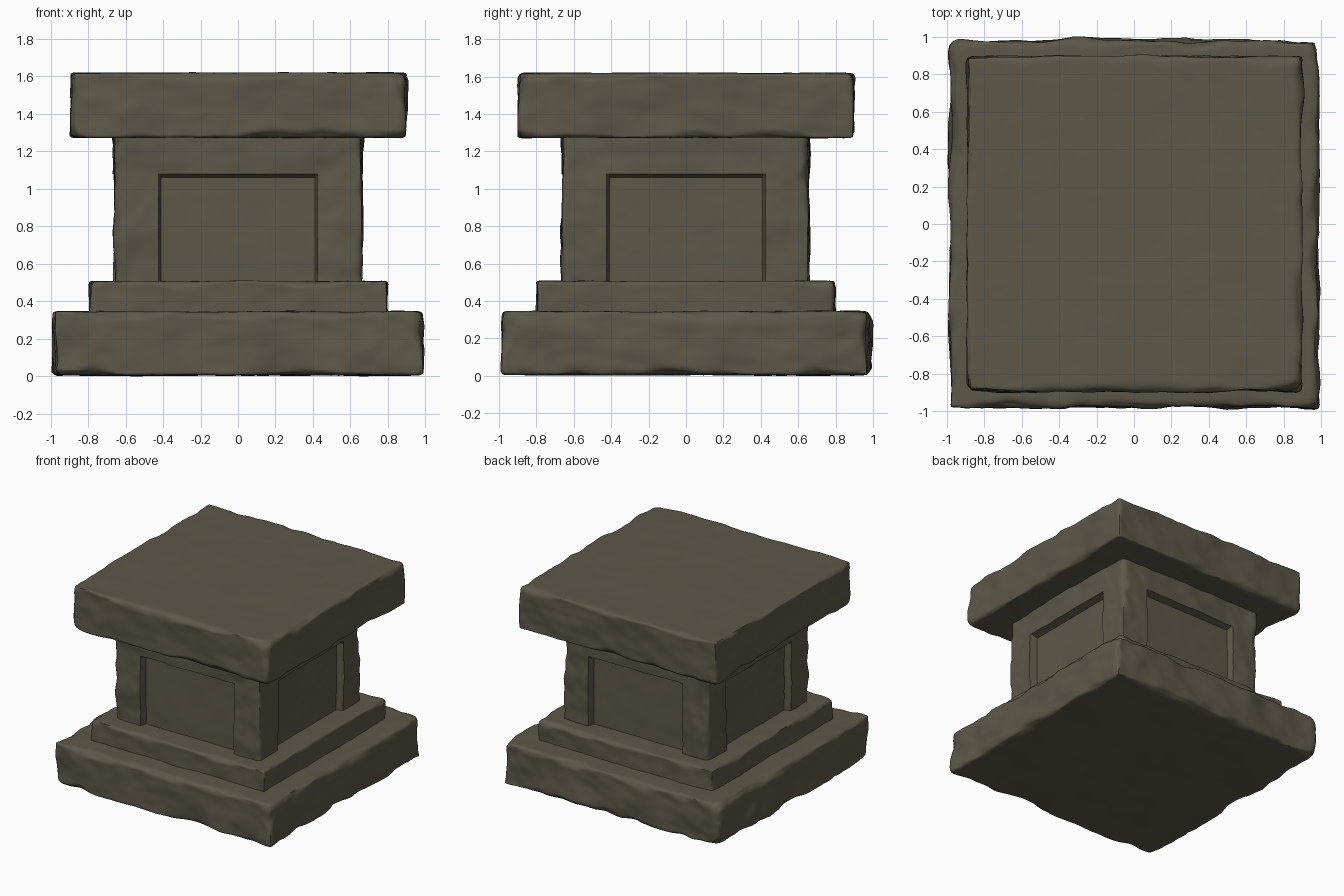
import bpy, bmesh, math
from mathutils import Vector, noise

if "Cube" in bpy.data.objects:
    bpy.data.objects.remove(bpy.data.objects["Cube"])

N = 56  # grid cells along each edge of a block

stone_mat = bpy.data.materials.new("dark weathered stone")
stone_mat.diffuse_color = (0.108, 0.096, 0.066, 1)
stone_mat.use_nodes = True
stone_mat.node_tree.nodes["Principled BSDF"].inputs["Base Color"].default_value = stone_mat.diffuse_color


def spread(lo, hi):
    """Grid positions from lo to hi, denser near the ends."""
    out = []
    for i in range(N + 1):
        u = 2 * i / N - 1
        u = 0.4 * u + 0.6 * math.sin(u * math.pi / 2)
        out.append(lo + (hi - lo) * (u + 1) / 2)
    return out


def knots(pts):
    """Grid positions interpolated through (index, position) knots."""
    out = []
    for i in range(N + 1):
        for (a, pa), (b, pb) in zip(pts, pts[1:]):
            if a <= i <= b:
                out.append(pa + (pb - pa) * (i - a) / (b - a))
                break
    return out


def rough_block(name, xs, zs, radius, amp, seed, panel=None):
    """Square stone block with chipped round edges and uneven sides."""
    bm = bmesh.new()
    bmesh.ops.create_cube(bm, size=1)
    bmesh.ops.subdivide_edges(bm, edges=bm.edges[:], cuts=N - 1, use_grid_fill=True)
    lo = Vector((xs[0], xs[0], zs[0]))
    hi = Vector((xs[-1], xs[-1], zs[-1]))
    shift = Vector((seed * 7.3, seed * 3.1, seed * 5.7))
    for v in bm.verts:
        idx = [round((c + 0.5) * N) for c in v.co]
        p = Vector((xs[idx[0]], xs[idx[1]], zs[idx[2]]))
        # edge radius changes along the edge, which gives chips
        chip = noise.noise(p * 3.7 + shift) + 0.5 * noise.noise(p * 9 + shift)
        r = radius * min(max(1 + 1.6 * chip, 0.35), 2.3)
        q = Vector([min(max(p[k], lo[k] + r), hi[k] - r) for k in range(3)])
        d = (p - q).normalized()
        bump = noise.noise(p * 2.6 - shift) + 0.6 * noise.noise(p * 6.5 - shift)
        bump += 0.25 * noise.noise(p * 14 + shift)
        inside = None
        if panel:
            for a, b in ((0, 1), (1, 0)):
                if (idx[a] in (0, N) and panel["side"] <= idx[b] <= N - panel["side"]
                        and idx[2] <= panel["top"]):
                    inside = a
        if inside is not None:
            bump *= 0.25
        off = d * (bump * amp)
        off.z *= 0.25
        v.co = q + d * r + off
        # sunken panel on each side
        if inside is not None:
            v.co[inside] -= math.copysign(panel["depth"], p[inside])
    me = bpy.data.meshes.new(name)
    bm.to_mesh(me)
    bm.free()
    me.materials.append(stone_mat)
    ob = bpy.data.objects.new(name, me)
    bpy.context.collection.objects.link(ob)
    bpy.ops.object.select_all(action='DESELECT')
    ob.select_set(True)
    bpy.context.view_layer.objects.active = ob
    bpy.ops.object.shade_smooth_by_angle(angle=math.radians(45))
    return ob


# Plinth slab and step
rough_block("base_slab", spread(-0.98, 0.98), spread(0.005, 0.345), 0.042, 0.022, 1)
rough_block("base_step", spread(-0.795, 0.795), spread(0.28, 0.507), 0.028, 0.015, 2)

# Pedestal body with a sunken panel on all four sides
body_x = knots([(0, -0.66), (15, -0.425), (16, -0.41), (40, 0.41), (41, 0.425), (56, 0.66)])
body_z = knots([(0, 0.44), (36, 1.06), (37, 1.078), (56, 1.33)])
rough_block("pedestal_body", body_x, body_z, 0.035, 0.016, 3,
            panel={"side": 16, "top": 36, "depth": 0.055})

# Cap slab
rough_block("cap_slab", spread(-0.893, 0.893), spread(1.272, 1.618), 0.032, 0.016, 4)
